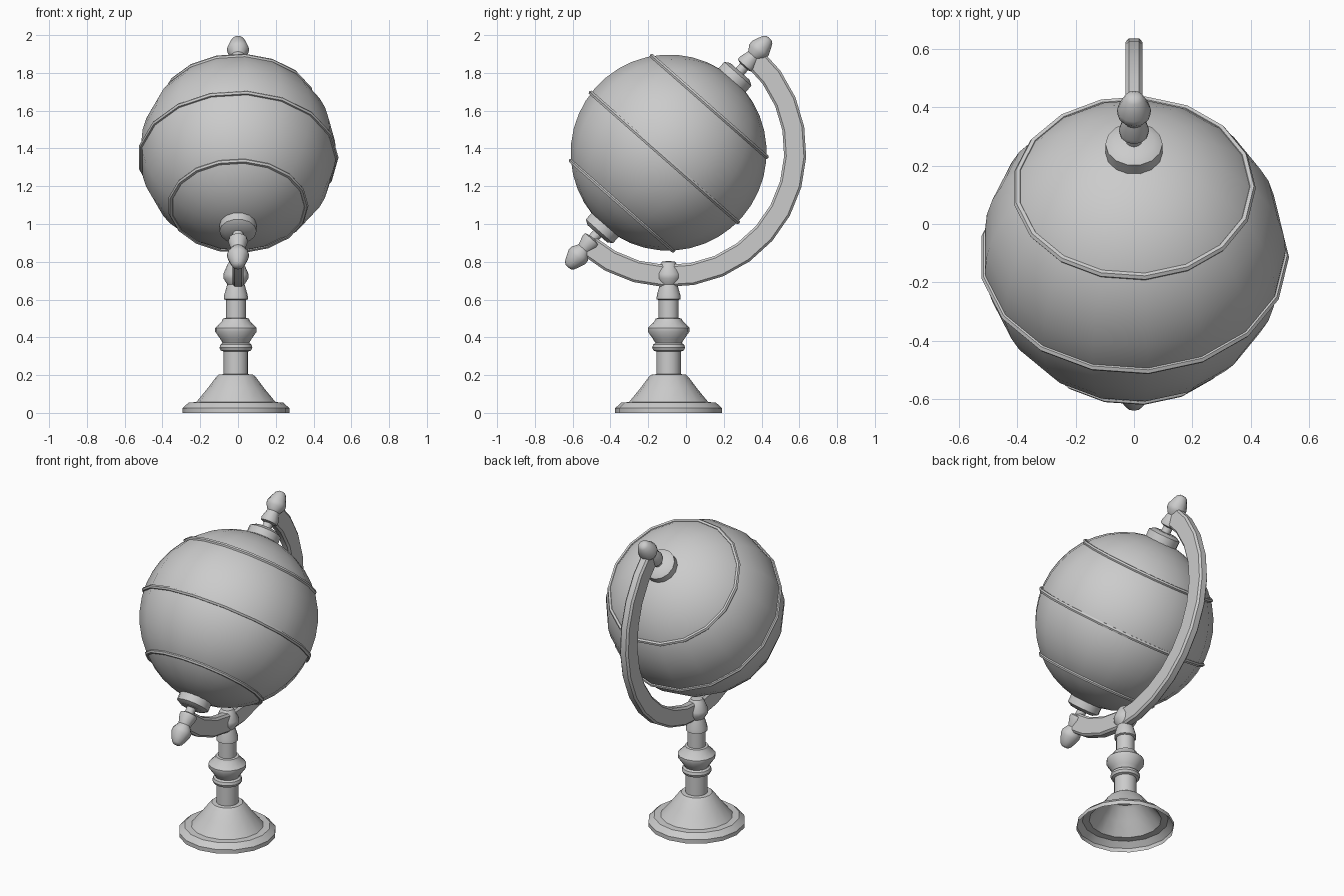
import bpy, bmesh
from math import sin, cos, pi, radians
from mathutils import Matrix, Vector

if "Cube" in bpy.data.objects:
    bpy.data.objects.remove(bpy.data.objects["Cube"])

TILT = radians(41.3)
CENTER = Vector((0, -0.092, 1.378))
AXIS = Matrix.Translation(CENTER) @ Matrix.Rotation(-TILT, 4, 'X')
STAND = Matrix.Translation((-0.011, -0.092, 0))


def finish(name, bm, angle):
    bmesh.ops.remove_doubles(bm, verts=bm.verts, dist=1e-5)
    bmesh.ops.recalc_face_normals(bm, faces=bm.faces)
    mesh = bpy.data.meshes.new(name)
    bm.to_mesh(mesh)
    bm.free()
    obj = bpy.data.objects.new(name, mesh)
    bpy.context.collection.objects.link(obj)
    bpy.ops.object.select_all(action='DESELECT')
    obj.select_set(True)
    bpy.context.view_layer.objects.active = obj
    bpy.ops.object.shade_smooth_by_angle(angle=radians(angle))
    return obj


def lathe(name, profile, steps, matrix, closed=False, angle=35):
    """Revolve (radius, height) points around the local z axis."""
    bm = bmesh.new()
    pts = [bm.verts.new((r, 0, z)) for r, z in profile]
    pairs = list(zip(pts, pts[1:])) + ([(pts[-1], pts[0])] if closed else [])
    edges = [bm.edges.new(p) for p in pairs]
    bmesh.ops.spin(bm, geom=pts + edges, cent=(0, 0, 0), axis=(0, 0, 1),
                   angle=2 * pi, steps=steps, use_merge=False)
    bmesh.ops.transform(bm, matrix=matrix, verts=bm.verts)
    return finish(name, bm, angle)


# Globe ball
R = 0.52
lathe("globe_ball", [(R * sin(pi * i / 20), -R * cos(pi * i / 20)) for i in range(21)],
      17, AXIS)

# Latitude bands
for name, r, h in (("upper_band", 0.405, 0.325), ("equator_band", 0.519, -0.034),
                   ("lower_band", 0.36, -0.374)):
    section = [(r + 0.013 * cos(k * pi / 3), h + 0.013 * sin(k * pi / 3)) for k in range(6)]
    lathe(name, section, 17, AXIS, closed=True)

# Pole collars and turned finials, same at both ends of the axis
collar = [(0, 0.49), (0.098, 0.49), (0.098, 0.555), (0.07, 0.572), (0, 0.572)]
finial = [(0, 0.56), (0.028, 0.56), (0.028, 0.605), (0.05, 0.612), (0.052, 0.63),
          (0.037, 0.68), (0.057, 0.712), (0.058, 0.735), (0.044, 0.77),
          (0.032, 0.795), (0.018, 0.806), (0, 0.808)]
for side, s in (("upper", 1), ("lower", -1)):
    lathe(side + "_collar", [(r, s * z) for r, z in collar], 14, AXIS)
    lathe(side + "_finial", [(r, s * z) for r, z in finial], 12, AXIS)

# Half-circle meridian arm with chamfered section (radius, x)
section = [(0.605, -0.018), (0.617, -0.029), (0.71, -0.029), (0.722, -0.018),
           (0.722, 0.018), (0.71, 0.029), (0.617, 0.029), (0.605, 0.018)]
bm = bmesh.new()
loops = []
SEGS = 14
for i in range(SEGS + 1):
    a = TILT + pi * i / SEGS
    loops.append([bm.verts.new((x, -0.085 + r * sin(a), 1.388 + r * cos(a)))
                  for r, x in section])
for a, b in zip(loops, loops[1:]):
    for k in range(8):
        bm.faces.new((a[k], a[k - 1], b[k - 1], b[k]))
bm.faces.new(loops[0])
bm.faces.new(loops[-1])
finish("meridian_arm", bm, 30)

# Turned stand, hollow underneath
stand = [(0.283, 0), (0.283, 0.025), (0.25, 0.055), (0.21, 0.057), (0.15, 0.13),
         (0.105, 0.19), (0.09, 0.203), (0.065, 0.205), (0.065, 0.325),
         (0.08, 0.33), (0.087, 0.345), (0.082, 0.362), (0.07, 0.37),
         (0.082, 0.39), (0.11, 0.43), (0.11, 0.45), (0.075, 0.485),
         (0.068, 0.5), (0.053, 0.502), (0.053, 0.598), (0.064, 0.602),
         (0.062, 0.625), (0.046, 0.68), (0.066, 0.712), (0.067, 0.735),
         (0.045, 0.785), (0.035, 0.8), (0, 0.805)]
lathe("stand", stand, 16, STAND)
